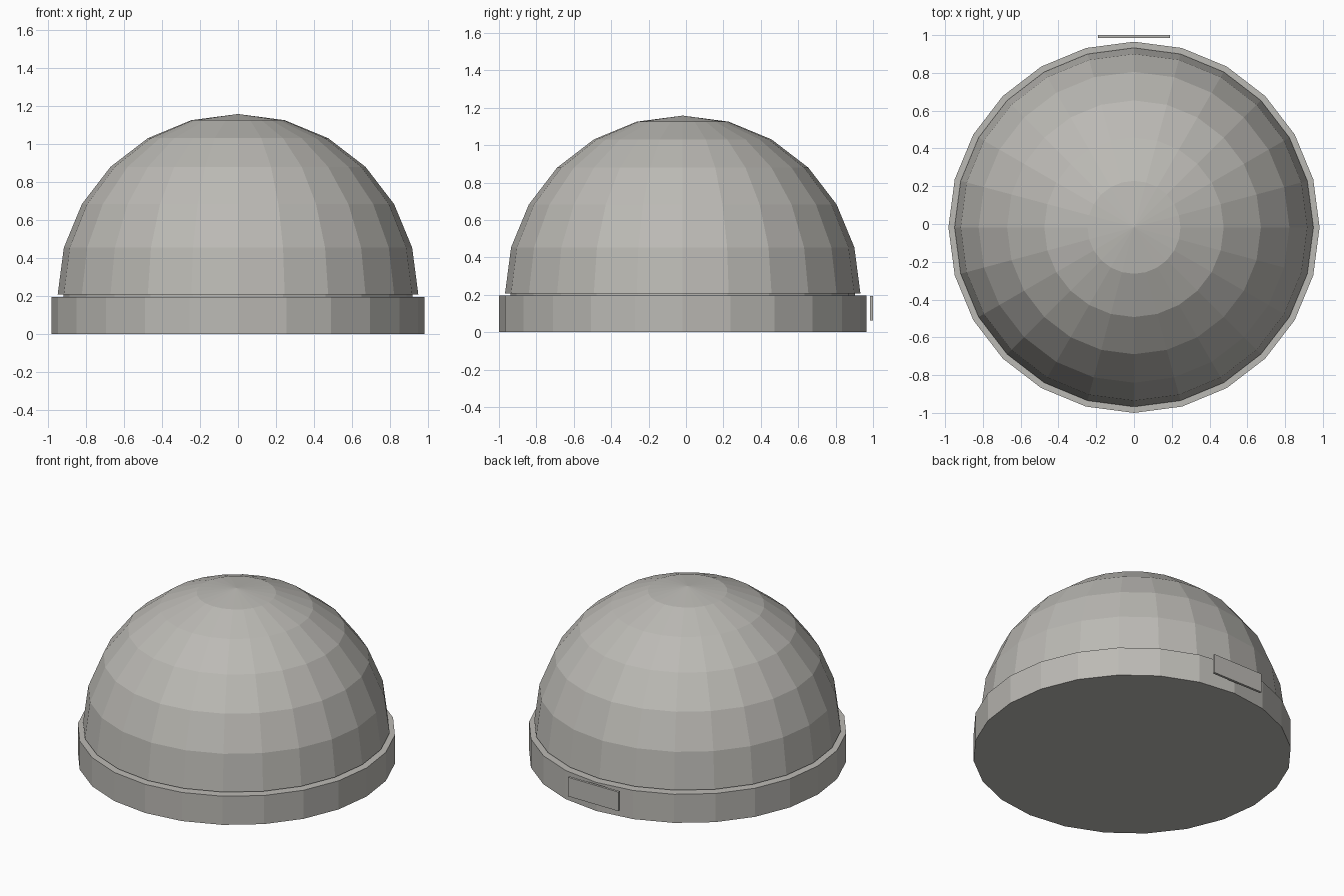
import bpy, bmesh, math

if "Cube" in bpy.data.objects:
    bpy.data.objects.remove(bpy.data.objects["Cube"])

CY = -0.0175   # the round parts sit slightly forward, the plate is behind
SEG = 24

grey = bpy.data.materials.new("warm_grey")
grey.diffuse_color = (0.50, 0.49, 0.46, 1)
grey.use_nodes = True
grey.node_tree.nodes["Principled BSDF"].inputs["Base Color"].default_value = grey.diffuse_color


def finish(bm, name, loc):
    bmesh.ops.recalc_face_normals(bm, faces=bm.faces[:])
    mesh = bpy.data.meshes.new(name)
    bm.to_mesh(mesh)
    bm.free()
    mesh.materials.append(grey)
    obj = bpy.data.objects.new(name, mesh)
    obj.location = loc
    bpy.context.collection.objects.link(obj)
    return obj


def disc(name, radius, z0, z1):
    bm = bmesh.new()
    bmesh.ops.create_cone(bm, cap_ends=True, segments=SEG,
                          radius1=radius, radius2=radius, depth=z1 - z0)
    return finish(bm, name, (0, CY, (z0 + z1) / 2))


# Base ring and the narrow neck under the dome
disc("base", 0.9825, 0.0, 0.195)
disc("neck", 0.92, 0.19, 0.212)

# Faceted dome: upper half of a sphere, closed underneath
bm = bmesh.new()
bmesh.ops.create_uvsphere(bm, u_segments=SEG, v_segments=12, radius=0.95)
bmesh.ops.delete(bm, geom=[v for v in bm.verts if v.co.z < -0.001], context='VERTS')
bmesh.ops.holes_fill(bm, edges=[e for e in bm.edges if e.is_boundary], sides=0)
finish(bm, "dome", (0, CY, 0.208))

# Small plate standing just behind the base
bm = bmesh.new()
bmesh.ops.create_cube(bm, size=1)
bmesh.ops.scale(bm, vec=(0.38, 0.016, 0.13), verts=bm.verts[:])
finish(bm, "back_plate", (0, 0.992, 0.128))
